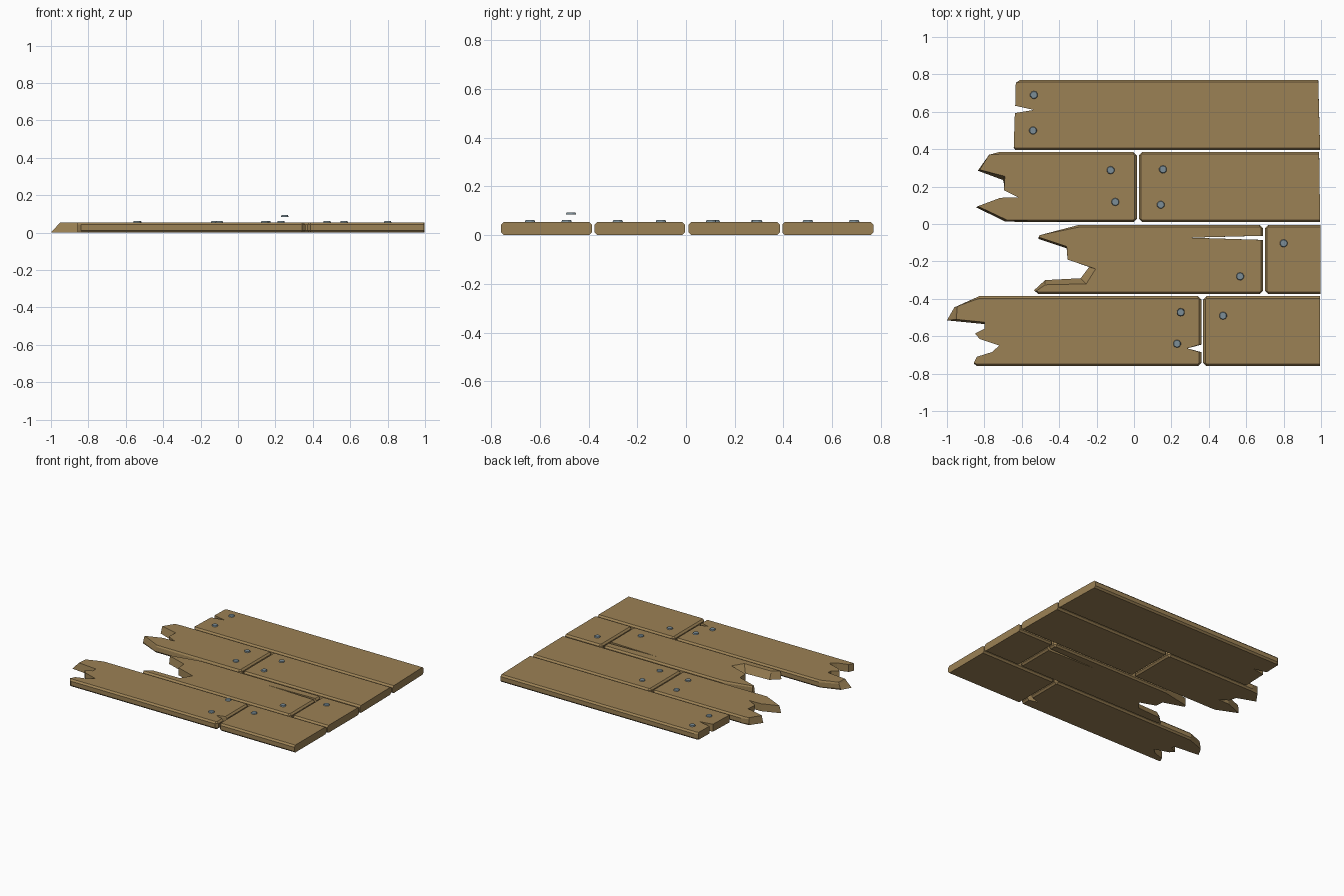
import bpy, bmesh

if "Cube" in bpy.data.objects:
    bpy.data.objects.remove(bpy.data.objects["Cube"])


def material(name, rgb):
    m = bpy.data.materials.new(name)
    m.diffuse_color = (*rgb, 1)
    m.use_nodes = True
    m.node_tree.nodes["Principled BSDF"].inputs["Base Color"].default_value = m.diffuse_color
    return m


WOOD = material("weathered wood", (0.33, 0.22, 0.09))
STEEL = material("blue grey steel", (0.20, 0.27, 0.31))
THICK, CH = 0.055, 0.012


def finish(name, bm, mat):
    bmesh.ops.recalc_face_normals(bm, faces=bm.faces)
    me = bpy.data.meshes.new(name)
    bm.to_mesh(me)
    bm.free()
    me.materials.append(mat)
    ob = bpy.data.objects.new(name, me)
    bpy.context.collection.objects.link(ob)
    return ob


def plank(name, outline, bevel_left=False, bevel_right=False):
    """Extrude an outline with chamfered long edges.
    A point is (x, y) or (x, y, top_dx, top_dy) for slanted splinters."""
    xs = [p[0] for p in outline]
    ys = [p[1] for p in outline]
    bm = bmesh.new()
    rings = []
    for z, inset in ((0, CH), (CH, 0), (THICK - CH, 0), (THICK, CH)):
        t = z / THICK
        ring = []
        for p in outline:
            dx, dy = p[2:] if len(p) == 4 else (0, 0)
            x, y = p[0] + dx * t, p[1] + dy * t
            y = min(max(y, min(ys) + inset), max(ys) - inset)
            if bevel_left:
                x = max(x, min(xs) + inset)
            if bevel_right:
                x = min(x, max(xs) - inset)
            ring.append(bm.verts.new((x, y, z)))
        rings.append(ring)
    n = len(outline)
    for a, b in zip(rings, rings[1:]):
        for i in range(n):
            j = (i + 1) % n
            bm.faces.new((a[i], a[j], b[j], b[i]))
    caps = [bm.faces.new(rings[0][::-1]), bm.faces.new(rings[-1])]
    bmesh.ops.recalc_face_normals(bm, faces=bm.faces)
    bmesh.ops.triangulate(bm, faces=caps)
    return finish(name, bm, WOOD)


def right_cut(x, y0, y1, middle=()):
    """Sawn right end with clipped corners, bottom to top."""
    c = 0.018
    return [(x - c, y0), (x, y0 + c), *middle, (x, y1 - c), (x - c, y1)]


def left_cut(x, y0, y1):
    """Sawn left end with clipped corners, top to bottom."""
    c = 0.018
    return [(x + c, y1), (x, y1 - c), (x, y0 + c), (x + c, y0)]


# Back row: one long plank with a nick in its left end
plank("back_plank", [
    (0.995, 0.395), (0.985, 0.77), (-0.61, 0.77), (-0.632, 0.755),
    (-0.635, 0.632), (-0.535, 0.61), (-0.637, 0.593), (-0.643, 0.41),
    (-0.635, 0.395)])

# Second row: forked broken plank and a short sawn one
plank("second_plank_broken", right_cut(0.015, 0.01, 0.385) + [
    (-0.72, 0.385), (-0.775, 0.37), (-0.835, 0.285, 0.01, 0.005),
    (-0.70, 0.235, 0.01, 0.02), (-0.685, 0.18, -0.01, 0),
    (-0.62, 0.143), (-0.715, 0.14), (-0.845, 0.09, 0.01, 0.005),
    (-0.69, 0.01, 0.01, 0.01)], bevel_right=True)
plank("second_plank_short", left_cut(0.026, 0.01, 0.385) +
      [(0.995, 0.01), (0.99, 0.385)], bevel_left=True)

# Third row: jagged plank with a long split and a short sawn one
split = [(0.69, -0.085), (0.295, -0.073), (0.69, -0.063)]
plank("third_plank_broken", right_cut(0.69, -0.375, -0.005, split) + [
    (-0.295, -0.005), (-0.505, -0.06), (-0.51, -0.08, 0, 0.01),
    (-0.36, -0.13, 0, 0.01), (-0.355, -0.19), (-0.24, -0.23, 0.035, -0.01),
    (-0.285, -0.29, 0.03, -0.03), (-0.475, -0.30, 0, -0.025),
    (-0.535, -0.355, 0.01, -0.005), (-0.51, -0.375)], bevel_right=True)
plank("third_plank_short", left_cut(0.70, -0.375, -0.005) +
      [(0.998, -0.375), (0.998, -0.005)], bevel_left=True)

# Front row: splintered plank with a notch and a short sawn one
notch = [(0.36, -0.685), (0.285, -0.665), (0.36, -0.645)]
plank("front_plank_broken", right_cut(0.36, -0.76, -0.385, notch) + [
    (-0.825, -0.385), (-0.96, -0.445, 0.015, 0.005),
    (-1.0, -0.515, 0.05, 0.005), (-0.80, -0.535, 0, 0.01), (-0.80, -0.56),
    (-0.85, -0.585), (-0.825, -0.615), (-0.72, -0.65), (-0.76, -0.685),
    (-0.84, -0.71), (-0.857, -0.745), (-0.84, -0.76)], bevel_right=True)
plank("front_plank_short", left_cut(0.37, -0.76, -0.385) +
      [(0.995, -0.76), (0.995, -0.385)], bevel_left=True)

# Nail heads; one has lifted clear of the wood
nails = [(-0.535, 0.69), (-0.54, 0.50), (-0.125, 0.288), (-0.10, 0.118),
         (0.155, 0.292), (0.143, 0.103), (0.567, -0.28), (0.80, -0.103),
         (0.23, -0.64), (0.476, -0.49), (0.25, -0.472, 0.084)]
for i, (x, y, *lift) in enumerate(nails):
    z0 = lift[0] if lift else THICK - 0.002
    bm = bmesh.new()
    bmesh.ops.create_cone(bm, cap_ends=True, segments=10, radius1=0.022,
                          radius2=0.018, depth=0.009)
    ob = finish(f"nail_head_{i + 1}", bm, STEEL)
    ob.location = (x, y, z0 + 0.0045)
